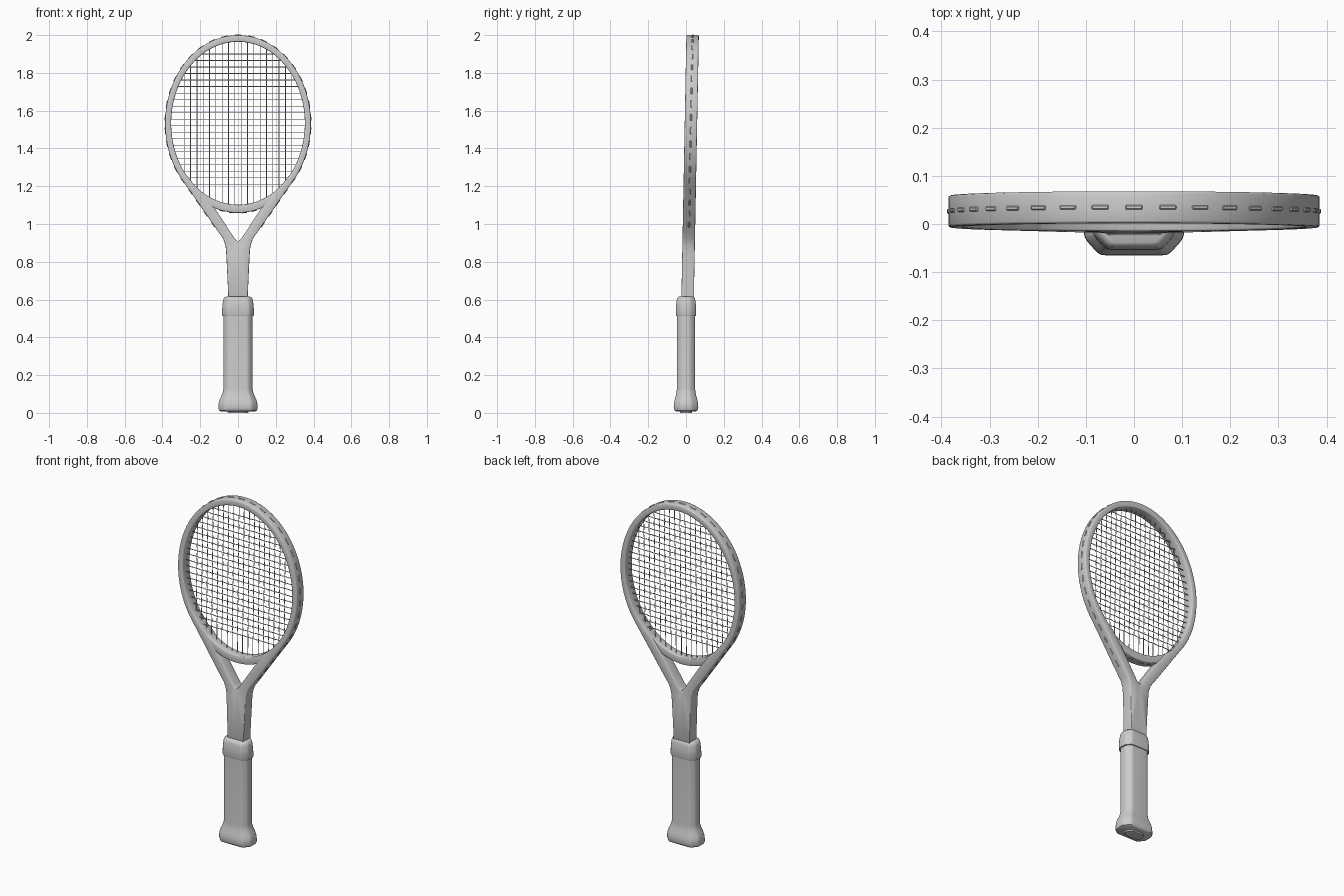
import bpy, bmesh, math
from mathutils import Matrix, Vector

if "Cube" in bpy.data.objects:
    bpy.data.objects.remove(bpy.data.objects["Cube"])

CZ = 1.533                      # head centre height


def lean(z):                    # the head and neck lean slightly backwards
    return 0.035 + 0.019 * (z - 2)


def ell(a, b, deg):
    t = math.radians(deg)
    return (a * math.cos(t), CZ + b * math.sin(t))


def finish(name, bm, angle=35):
    bmesh.ops.recalc_face_normals(bm, faces=bm.faces[:])
    me = bpy.data.meshes.new(name)
    bm.to_mesh(me)
    bm.free()
    me.shade_smooth()
    me.set_sharp_from_angle(angle=math.radians(angle))
    ob = bpy.data.objects.new(name, me)
    bpy.context.collection.objects.link(ob)
    return ob


def skin(name, rings, closed, angle=35):
    """Join rings of points with quads; loop round or cap the ends."""
    bm = bmesh.new()
    vs = [[bm.verts.new(p) for p in r] for r in rings]
    n = len(vs[0])
    for i in range(len(vs) if closed else len(vs) - 1):
        a, b = vs[i], vs[(i + 1) % len(vs)]
        for j in range(n):
            k = (j + 1) % n
            bm.faces.new((a[j], a[k], b[k], b[j]))
    if not closed:
        bm.faces.new(vs[0])
        bm.faces.new(vs[-1])
    return finish(name, bm, angle)


def section(inner, outer, front, back, bv):
    """Bevelled box section between an inner and an outer outline point."""
    i, o = Vector(inner), Vector(outer)
    d = o - i
    w = d.length
    d.normalize()
    m = bv * 0.3
    prof = [(0, front + bv), (m, front + m), (bv, front), (w - bv, front), (w - m, front + m),
            (w, front + bv), (w, back - bv), (w - m, back - m), (w - bv, back), (bv, back),
            (m, back - m), (0, back - bv)]
    ring = []
    for s, y in prof:
        p = i + d * s
        ring.append((p.x, y + lean(p.y), p.y))
    return ring


# Frame: head hoop, throat legs and neck as one swept section
pairs = [(ell(0.354, 0.432, a), ell(0.386, 0.467, a)) for a in range(90, -39, -4)]
pairs += [(ell(0.354, 0.432, -50), (0.272, 1.2)),
          (ell(0.354, 0.432, -58), (0.237, 1.15)),
          ((0.118, 1.075), (0.175, 1.06)),
          ((0.065, 0.995), (0.125, 0.988)),
          ((0.018, 0.924), (0.08, 0.925)),
          ((0.009, 0.914), (0.066, 0.885)),
          ((0.004, 0.910), (0.062, 0.84)),
          ((0.002, 0.909), (0.056, 0.72)),
          ((0.001, 0.908), (0.05, 0.58)),
          ((0.0, 0.908), (0.0, 0.58))]
mirrored = [((-i[0], i[1]), (-o[0], o[1])) for i, o in pairs[1:-1]][::-1]
skin("frame", [section(i, o, -0.033, 0.033, 0.005) for i, o in pairs + mirrored], True, 50)

# Throat bridge closing the bottom of the hoop, flush in front, shallower at the back
skin("throat_bridge", [section(ell(0.355, 0.431, a), ell(0.387, 0.474, a), -0.0329, 0.022, 0.004)
                       for a in range(-128, -51, 4)], False, 50)


# Strings, woven over and under one another
mains = [(k - 8.5) * 0.0335 for k in range(18)]
crosses = [1.21 + k * 0.0345 for k in range(21)]
strings = bpy.data.curves.new("strings", 'CURVE')
strings.dimensions = '3D'
strings.bevel_depth = 0.0021
strings.bevel_resolution = 1


def add_string(pts):
    sp = strings.splines.new('POLY')
    sp.points.add(len(pts) - 1)
    for p, (x, y, z) in zip(sp.points, pts):
        p.co = (x, y + lean(z), z, 1)


A, B = 0.364, 0.442
for i, x in enumerate(mains):
    h = B * math.sqrt(1 - (x / A) ** 2)
    mid = [(x, 0.002 * (-1) ** (i + j), z) for j, z in enumerate(crosses) if abs(z - CZ) < h - 0.01]
    add_string([(x, 0, CZ - h)] + mid + [(x, 0, CZ + h)])
for j, z in enumerate(crosses):
    h = A * math.sqrt(1 - ((z - CZ) / B) ** 2)
    mid = [(x, -0.002 * (-1) ** (i + j), z) for i, x in enumerate(mains) if abs(x) < h - 0.01]
    add_string([(-h, 0, z)] + mid + [(h, 0, z)])
bpy.context.collection.objects.link(bpy.data.objects.new("strings", strings))

# String loops showing on the outside of the hoop and under the bridge
bm = bmesh.new()


def add_loop(p, t, length):
    x_ax = Vector((t.x, 0, t.y)).normalized()
    y_ax = Vector((0, 1, 0))
    m = Matrix((x_ax, y_ax, x_ax.cross(y_ax))).transposed().to_4x4()
    m.translation = (p.x, lean(p.y), p.y)
    bmesh.ops.create_cube(bm, size=1, matrix=m @ Matrix.Diagonal((length, 0.009, 0.006, 1)))


path = [Vector(o) for i, o in pairs[:37]]
walked, target = 0.0, 0.0
for a, b in zip(path, path[1:]):
    step = (b - a).length
    while target <= walked + step:
        p = a.lerp(b, (target - walked) / step)
        t = b - a if target else Vector((1, 0))
        add_loop(p, t, 0.036)
        if target:
            add_loop(Vector((-p.x, p.y)), Vector((-t.x, t.y)), 0.036)
        target += 0.071
    walked += step
for a in (-103, -95, -85, -77):
    p = Vector(ell(0.387, 0.474, a))
    add_loop(p, Vector(ell(0.387, 0.474, a + 1)) - p, 0.03)
bmesh.ops.bevel(bm, geom=bm.edges[:], offset=0.002, segments=1, affect='EDGES')
finish("string_loops", bm)


# Handle pieces: octagon sections with lightly rounded corners, stacked along z
def octagon(z, hx, hy):
    cx, cy = 0.31 * hx, 0.56 * hy
    pts = [(hx, -hy + cy), (hx, hy - cy), (hx - cx, hy), (-hx + cx, hy),
           (-hx, hy - cy), (-hx, -hy + cy), (-hx + cx, -hy), (hx - cx, -hy)]
    for ratio in (0.16, 0.25):  # cut the corners to round them
        cut = []
        for p, q in zip(pts, pts[1:] + pts[:1]):
            p, q = Vector(p), Vector(q)
            r = min(ratio, 0.006 / (q - p).length)
            cut += [p.lerp(q, r), p.lerp(q, 1 - r)]
        pts = cut
    return [(p[0], p[1], z) for p in pts]


def handle_part(name, rows):
    skin(name, [octagon(*r) for r in rows], False, 40)


handle_part("grip", [(0.008, 0.09, 0.053), (0.013, 0.1, 0.061), (0.025, 0.104, 0.065),
                     (0.05, 0.103, 0.064), (0.07, 0.097, 0.060), (0.09, 0.088, 0.054),
                     (0.11, 0.08, 0.050), (0.13, 0.077, 0.048), (0.55, 0.077, 0.048)])
handle_part("grip_collar", [(0.512, 0.076, 0.047), (0.514, 0.083, 0.052), (0.520, 0.085, 0.054),
                            (0.565, 0.083, 0.053), (0.595, 0.079, 0.050), (0.609, 0.074, 0.046),
                            (0.615, 0.064, 0.039)])
handle_part("butt_plate", [(0.0, 0.054, 0.03), (0.012, 0.056, 0.032)])
